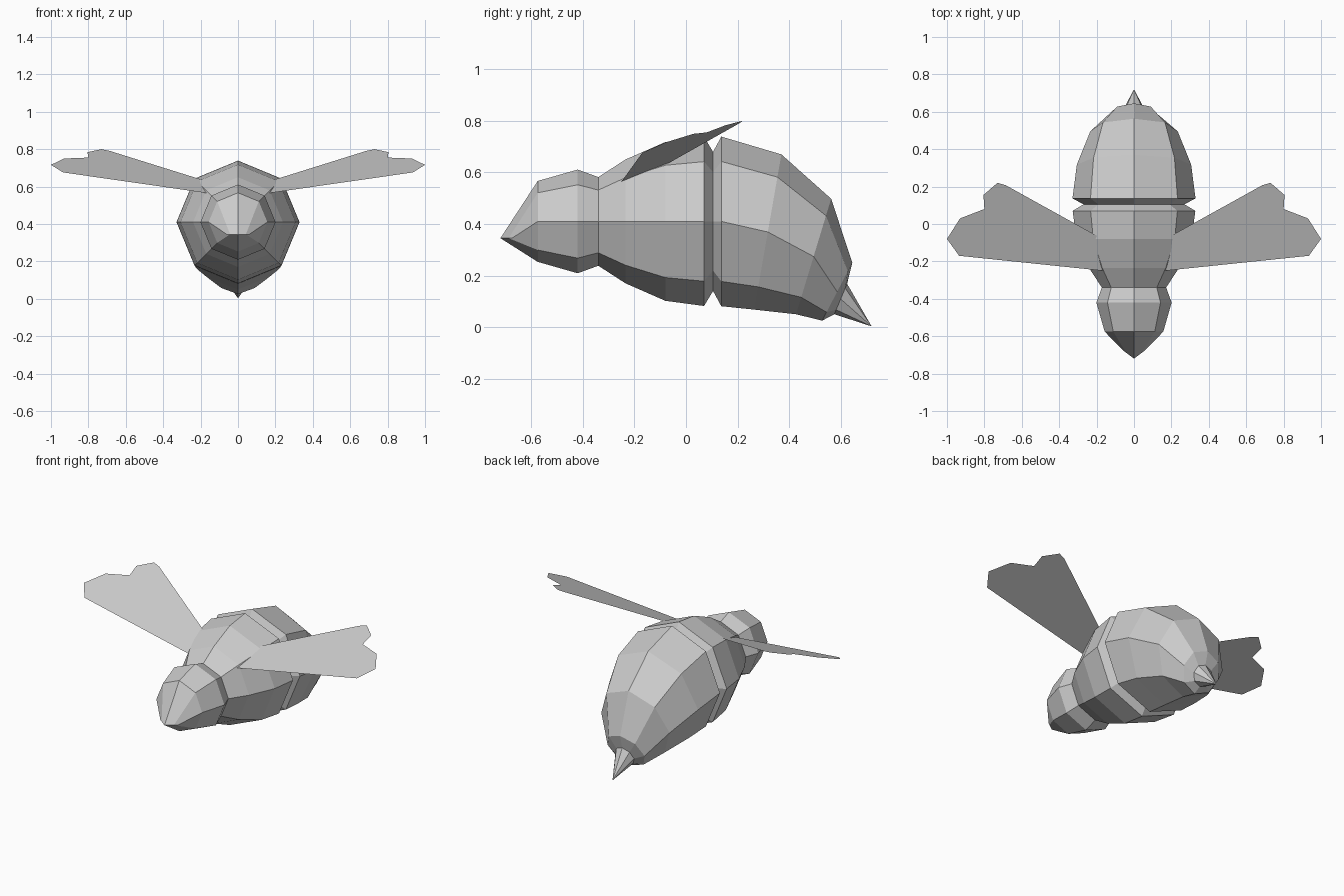
import bpy, bmesh
from math import sin, cos, pi
from mathutils import Vector

if "Cube" in bpy.data.objects:
    bpy.data.objects.remove(bpy.data.objects["Cube"])

SIDES = 8


def finish(bm, name):
    bmesh.ops.remove_doubles(bm, verts=bm.verts, dist=0.0005)
    bmesh.ops.recalc_face_normals(bm, faces=bm.faces)
    mesh = bpy.data.meshes.new(name)
    bm.to_mesh(mesh)
    bm.free()
    obj = bpy.data.objects.new(name, mesh)
    bpy.context.collection.objects.link(obj)
    return obj


def ring(bottom, top):
    """Octagon whose bottom and top corners are given as (y, z)."""
    b, t = Vector((0, *bottom)), Vector((0, *top))
    mid, up = (b + t) / 2, (t - b) / 2
    return [mid + up * cos(i * 2 * pi / SIDES)
            + Vector((up.length * sin(i * 2 * pi / SIDES), 0, 0)) for i in range(SIDES)]


def upright(y, r, z=0.41):
    return ring((y, z - r), (y, z + r))


def loft(name, rings):
    bm = bmesh.new()
    loops = [[bm.verts.new(p) for p in r] for r in rings]
    for a, b in zip(loops, loops[1:]):
        for i in range(SIDES):
            j = (i + 1) % SIDES
            bm.faces.new((a[i], a[j], b[j], b[i]))
    return finish(bm, name)


# Head: octagonal rings closing to a low, flat wedge-shaped nose
nose = []
for i in range(SIDES):
    s = sin(i * 2 * pi / SIDES)
    nose.append(Vector((0.06 * s, -0.72 + 0.045 * abs(s), 0.345)))
neck = upright(-0.34, 0.172)
loft("head", [nose, upright(-0.575, 0.157), upright(-0.42, 0.201), neck])

# Thorax with the narrow waist groove
waist = upright(0.105, 0.27)
loft("thorax", [neck, upright(-0.235, 0.24), upright(-0.08, 0.308),
                upright(0.07, 0.328), waist])

# Abdomen curling downward
sting_base = ring((0.575, 0.05), (0.625, 0.168))
loft("abdomen", [waist, upright(0.137, 0.329),
                 ring((0.265, 0.068), (0.37, 0.67)),
                 ring((0.427, 0.05), (0.563, 0.498)),
                 ring((0.528, 0.025), (0.645, 0.25)), sting_base])

# Stinger spike
loft("stinger", [sting_base, [Vector((0, 0.72, 0.003))] * SIDES])

# Wings: flat notched outlines lying in one tilted plane
OUTLINE = [(0.165, -0.25), (0.935, -0.17), (1.0, -0.08), (0.93, 0.03), (0.8, 0.08),
           (0.805, 0.155), (0.73, 0.22), (0.685, 0.207), (0.15, -0.09)]
for side, name in ((-1, "left_wing"), (1, "right_wing")):
    bm = bmesh.new()
    bm.faces.new([bm.verts.new((side * x, y, 0.565 + 0.105 * (x - 0.165) + 0.374 * (y + 0.25)))
                  for x, y in OUTLINE])
    finish(bm, name)
